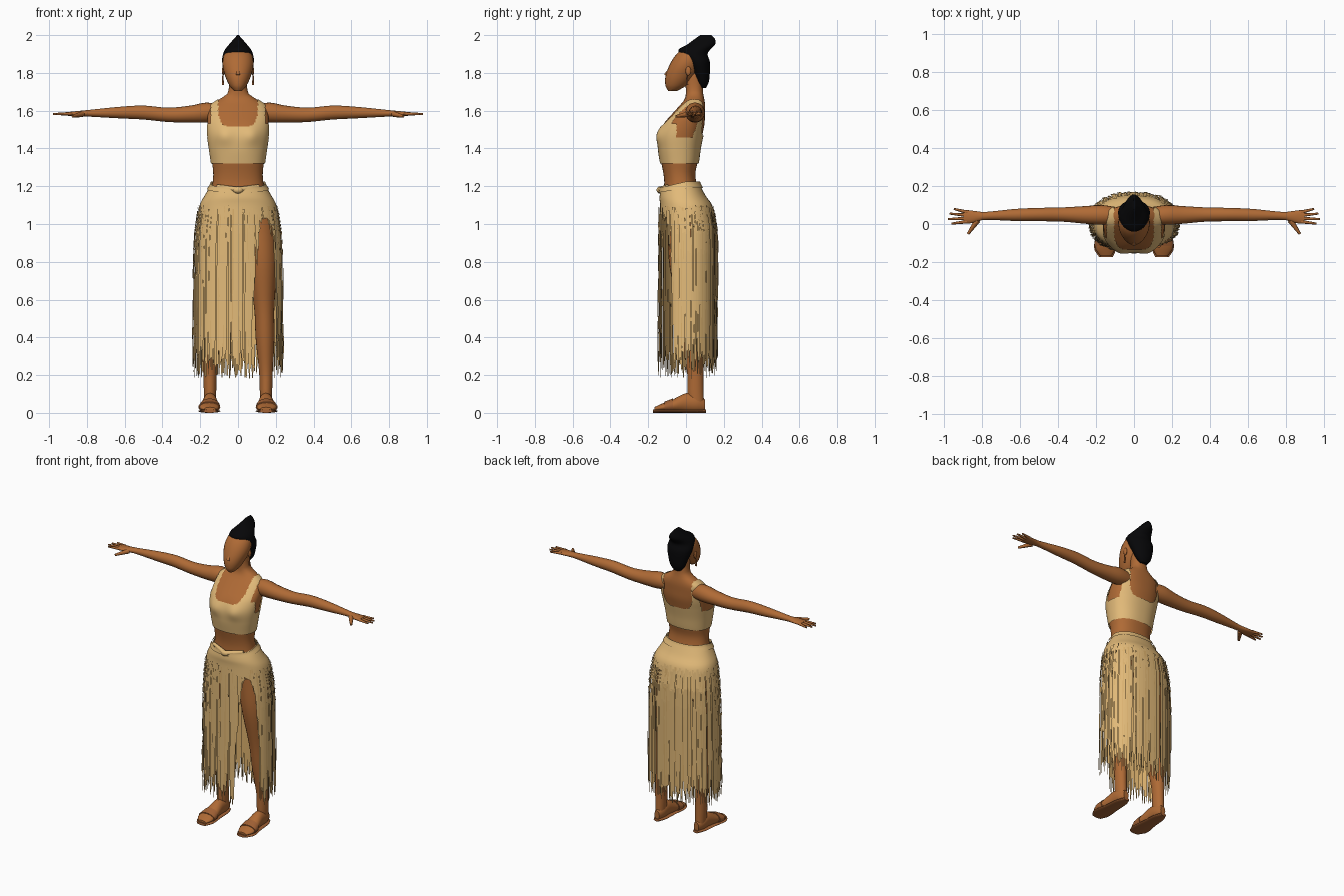
import bpy, bmesh, math, random
from mathutils import Vector

random.seed(4)
if "Cube" in bpy.data.objects:
    bpy.data.objects.remove(bpy.data.objects["Cube"])


def material(name, r, g, b):
    m = bpy.data.materials.new(name)
    m.use_nodes = True
    m.diffuse_color = (r, g, b, 1)
    bsdf = m.node_tree.nodes["Principled BSDF"]
    bsdf.inputs["Base Color"].default_value = (r, g, b, 1)
    bsdf.inputs["Roughness"].default_value = 0.9
    return m


SKIN = material("skin", 0.43, 0.145, 0.036)
CLOTH = material("straw_cloth", 0.76, 0.49, 0.19)
STRAW = material("golden_straw", 0.7, 0.43, 0.15)
HAIR = material("black_hair", 0.002, 0.002, 0.0025)
LEATHER = material("tan_leather", 0.36, 0.12, 0.035)


def finish(name, bm, mat, smooth=True):
    mesh = bpy.data.meshes.new(name)
    bm.to_mesh(mesh)
    bm.free()
    mesh.materials.append(mat)
    obj = bpy.data.objects.new(name, mesh)
    bpy.context.collection.objects.link(obj)
    if smooth:
        bpy.ops.object.select_all(action="DESELECT")
        obj.select_set(True)
        bpy.context.view_layer.objects.active = obj
        bpy.ops.object.shade_smooth_by_angle(angle=math.radians(50))
    return obj


def sample(rows, t):
    """Smooth curve through the rows, looked up by their first column."""
    rows = sorted(rows)
    i = 0
    while i < len(rows) - 2 and t > rows[i + 1][0]:
        i += 1
    p, q = rows[i], rows[i + 1]
    before, after = rows[max(i - 1, 0)], rows[min(i + 2, len(rows) - 1)]
    span = q[0] - p[0]
    u = min(max((t - p[0]) / span, 0), 1)
    out = []
    for k in range(1, len(p)):
        m = (q[k] - before[k]) / (q[0] - before[0]) * span
        n = (after[k] - p[k]) / (after[0] - p[0]) * span
        d = q[k] - p[k]
        out.append(p[k] + u * (m + u * (3 * d - 2 * m - n + u * (m + n - 2 * d))))
    return out


def ring_point(row, angle, power=1.0, grow=0.0):
    a, b, ra, rb = row
    s, c = math.sin(angle), -math.cos(angle)
    return (a + (ra + grow) * math.copysign(abs(s) ** power, s),
            b + (rb + grow) * math.copysign(abs(c) ** power, c))


def loft(name, rows, mat, axis="z", steps=16, segs=24, power=1.0, grow=0.0,
         lo=None, hi=None, side=1, caps=True, shape=None, keep=None):
    """Skin of elliptic sections: position, two centres, two radii."""
    lo = min(r[0] for r in rows) if lo is None else lo
    hi = max(r[0] for r in rows) if hi is None else hi
    bm = bmesh.new()
    rings = []
    for i in range(steps + 1):
        t = lo + (hi - lo) * i / steps
        row = sample(rows, t)
        ring = []
        for j in range(segs):
            a, b = ring_point(row, math.tau * j / segs, power, grow)
            v = Vector({"x": (t, a, b), "y": (a, t, b), "z": (a, b, t)}[axis])
            if shape:
                shape(v)
            v.x *= side
            ring.append(bm.verts.new(v))
        rings.append(ring)
    for low, high in zip(rings, rings[1:]):
        for j in range(segs):
            k = (j + 1) % segs
            bm.faces.new((low[j], low[k], high[k], high[j]))
    if caps:
        bm.faces.new(rings[0])
        bm.faces.new(rings[-1])
    bmesh.ops.recalc_face_normals(bm, faces=bm.faces)
    if keep:
        drop = [f for f in bm.faces if not keep(f.calc_center_median())]
        bmesh.ops.delete(bm, geom=drop, context="FACES")
    return finish(name, bm, mat)


def rod(name, start, end, r1, r2, mat):
    start, end = Vector(start), Vector(end)
    bm = bmesh.new()
    bmesh.ops.create_cone(bm, cap_ends=True, segments=8, radius1=r1, radius2=r2,
                          depth=(end - start).length)
    turn = (end - start).to_track_quat("Z", "Y")
    for v in bm.verts:
        v.co = turn @ v.co + (start + end) / 2
    return finish(name, bm, mat)


def ball(name, centre, size, mat):
    bm = bmesh.new()
    bmesh.ops.create_uvsphere(bm, u_segments=14, v_segments=10, radius=1)
    for v in bm.verts:
        v.co = Vector(centre) + v.co * Vector(size)
    return finish(name, bm, mat)


# Torso and neck
torso = [(1.13, 0, -.02, .15, .1), (1.22, 0, -.03, .134, .085), (1.27, 0, -.035, .131, .085),
         (1.33, 0, -.035, .138, .097), (1.4, 0, -.035, .148, .107), (1.47, 0, -.028, .158, .114),
         (1.53, 0, -.01, .162, .108), (1.58, 0, .012, .16, .088), (1.63, 0, .035, .14, .066),
         (1.66, 0, .045, .1, .052), (1.69, 0, .045, .056, .046), (1.8, 0, .04, .044, .045)]


def bust(v):
    if v.y < 0:
        v.y -= .014 * math.exp(-((abs(v.x) - .075) / .045) ** 2 - ((v.z - 1.47) / .05) ** 2)


def top_cloth(c):
    """Scooped neckline, shoulder straps and armholes."""
    x = abs(c.x)
    scoop = (1.515 if c.y < 0 else 1.47) + .05 * (x / .1) ** 6
    armhole = 1.53 if c.y < -.05 else 1.46
    return c.z < (scoop if x < .145 else armhole) or .104 < x < .145


loft("torso", torso, SKIN, steps=36, segs=48, power=.88, shape=bust)
loft("crop_top", torso, CLOTH, steps=60, segs=120, power=.88, grow=.007, lo=1.32, hi=1.665,
     caps=False, shape=bust, keep=top_cloth)

# Head, face and hair
loft("head", [(1.705, 0, -.07, .02, .024), (1.73, 0, -.055, .043, .053),
              (1.78, 0, -.03, .067, .079), (1.84, 0, -.004, .082, .084),
              (1.89, 0, .015, .076, .073), (1.93, 0, .03, .05, .048)], SKIN, steps=24)
rod("nose", (0, -.078, 1.835), (0, -.105, 1.787), .004, .012, SKIN)
ball("lips", (0, -.103, 1.748), (.02, .007, .009), SKIN)
loft("hair", [(1.72, 0, .09, .025, .016), (1.75, 0, .088, .05, .032), (1.8, 0, .08, .068, .046),
              (1.86, 0, .062, .084, .064), (1.9, 0, .04, .079, .074),
              (1.925, 0, .046, .068, .084), (1.95, 0, .08, .048, .074),
              (1.98, 0, .1, .022, .053), (2, 0, .105, .004, .03)], HAIR, steps=28)

# Hips wrap and fringe share one profile
skirt = [(1.22, 0, -.033, .138, .1), (1.15, 0, -.018, .178, .122), (1.1, 0, 0, .203, .138),
         (1, 0, .01, .22, .15), (.9, 0, .012, .23, .153), (.5, 0, .01, .235, .153),
         (.15, 0, .008, .238, .153)]


def dip(v):
    if v.z > 1.12:
        v.z -= .3 * (v.z - 1.12) * max(0, -v.y / .13)


loft("skirt_wrap", skirt, CLOTH, steps=12, segs=48, power=.88, lo=1.05, caps=False, shape=dip)
loft("waistband", skirt, CLOTH, steps=4, segs=48, power=.88, grow=.008, lo=1.19, hi=1.225,
     shape=dip, caps=False)
ball("waist_knot", (0, -.14, 1.18), (.028, .016, .018), CLOTH)
for s in (-1, 1):
    rod("sash_fold", (0, -.14, 1.18), (s * .11, -.1, 1.2), .016, .01, CLOTH)


def fringe(name, count, mat, grow, width):
    """Ring of ragged hanging strands, shortened along the front slit."""
    bm = bmesh.new()
    for i in range(count):
        angle = math.tau * (i + random.uniform(-.3, .3)) / count
        off = abs(math.degrees(angle) - 39) / 21
        bottom = random.uniform(.18, .3)
        if off < 1.15:
            bottom = max(bottom, 1.03 - .43 * off ** 3)
        start = random.uniform(1.06, 1.1)
        half = math.pi / count * width * random.uniform(.7, 1.2)
        drift = random.uniform(-.015, .015)
        lift = grow + random.uniform(-.004, .004)
        rows = []
        for k in range(8):
            t = k / 7
            z = start + (bottom - start) * t
            row = sample(skirt, z)
            w = half * (1 if k < 6 else .85 if k == 6 else .3)
            mid = angle + drift * t + random.uniform(-.006, .006)
            rows.append([bm.verts.new((*ring_point(row, mid + d * w, .88, lift), z))
                         for d in (-1, 1)])
        for p, q in zip(rows, rows[1:]):
            bm.faces.new((q[0], q[1], p[1], p[0]))
    finish(name, bm, mat, smooth=False)


fringe("outer_fringe", 120, CLOTH, .005, 1.0)
fringe("middle_fringe", 90, STRAW, -.001, .85)
fringe("inner_fringe", 90, STRAW, -.008, 1.1)

# Limbs, built once per side
arm = [(.1, .045, 1.59, .045, .045), (.17, .048, 1.59, .052, .053), (.25, .048, 1.582, .047, .045),
       (.37, .05, 1.578, .038, .038), (.5, .05, 1.59, .035, .037), (.62, .048, 1.59, .032, .031),
       (.8, .042, 1.586, .021, .017), (.85, .038, 1.584, .033, .014), (.9, .038, 1.583, .036, .01)]
leg = [(.04, .148, .055, .03, .04), (.12, .148, .05, .033, .043), (.2, .148, .05, .035, .042),
       (.4, .143, .035, .05, .06), (.55, .139, .015, .053, .06), (.8, .127, 0, .08, .09),
       (1, .108, .01, .093, .105), (1.12, .095, .005, .085, .1)]
foot = [(-.168, .148, .02, .03, .01), (-.13, .152, .028, .052, .02), (-.07, .15, .038, .048, .033),
        (0, .148, .054, .038, .05), (.06, .147, .05, .034, .046), (.1, .146, .04, .018, .03)]
sole = [(-.175, .148, .009, .035, .009), (-.13, .152, .009, .058, .009), (-.03, .149, .009, .047, .009),
        (.06, .147, .009, .039, .009), (.105, .146, .009, .02, .009)]
fingers = [(.062, .95, .08), (.046, .972, .055), (.03, .98, .026), (.013, .962, .002)]

for s, word in ((1, "left"), (-1, "right")):
    loft(word + "_arm", arm, SKIN, axis="x", steps=24, segs=20, side=s)
    for base, tip_x, tip_y in fingers:
        rod(word + "_finger", (s * .88, base, 1.584), (s * tip_x, tip_y, 1.582), .01, .005, SKIN)
    rod(word + "_thumb", (s * .825, .02, 1.582), (s * .875, -.052, 1.57), .016, .007, SKIN)
    loft(word + "_leg", leg, SKIN, steps=24, side=s)
    loft(word + "_foot", foot, SKIN, axis="y", side=s)
    loft(word + "_sandal_sole", sole, LEATHER, axis="y", side=s)
    loft(word + "_toe_strap", foot, LEATHER, axis="y", steps=4, lo=-.115, hi=-.07, grow=.005, side=s)
    ball(word + "_ear", (s * .078, .012, 1.81), (.007, .015, .024), SKIN)
    rod(word + "_earring", (s * .081, .008, 1.785), (s * .079, .006, 1.735), .003, .006, LEATHER)
